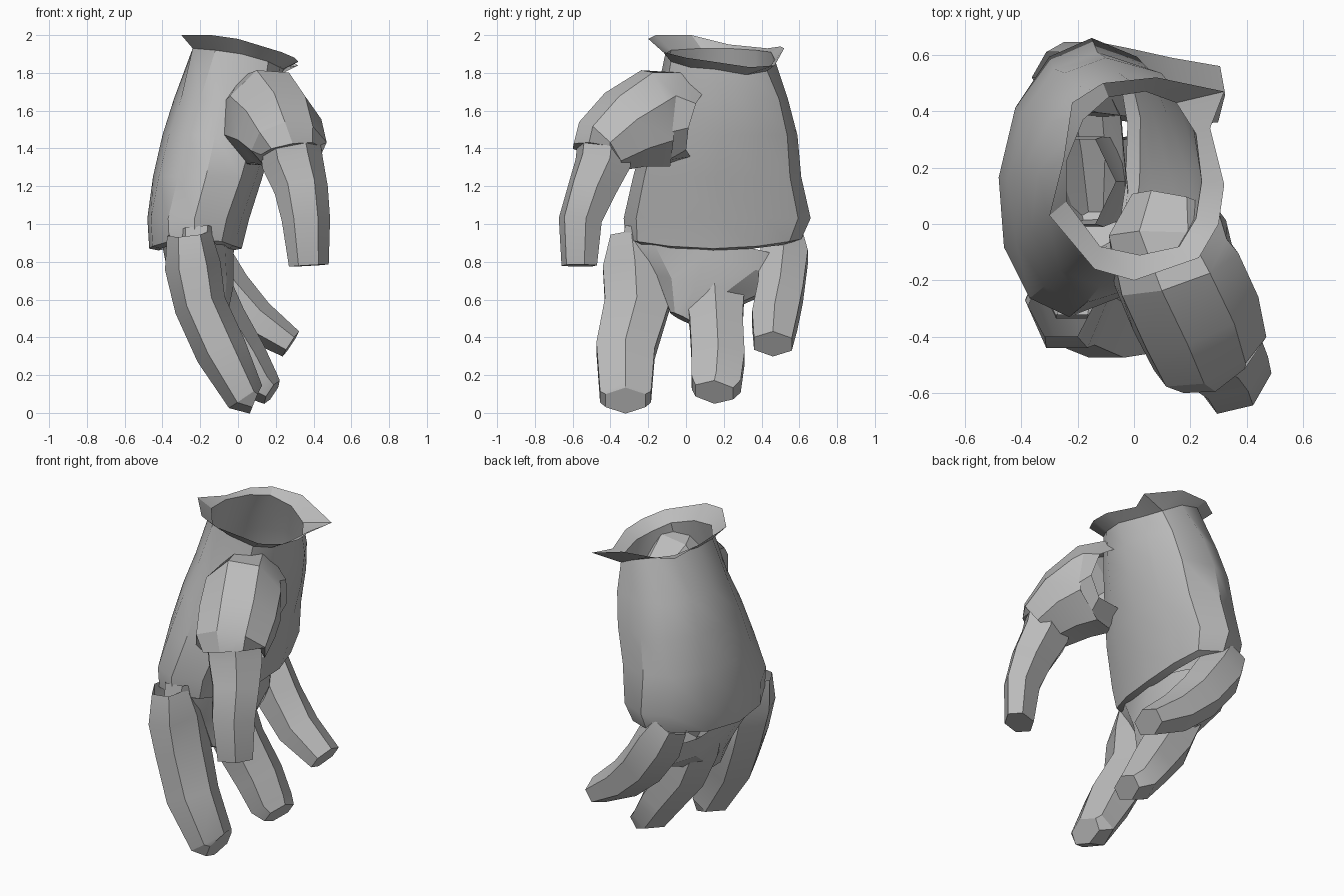
import bpy, bmesh
from math import cos, sin, tau, pi
from mathutils import Vector

if "Cube" in bpy.data.objects:
    bpy.data.objects.remove(bpy.data.objects["Cube"])

grey = bpy.data.materials.new("plain grey")
grey.use_nodes = True
grey.diffuse_color = (0.5, 0.5, 0.5, 1)
grey.node_tree.nodes["Principled BSDF"].inputs["Base Color"].default_value = (0.5, 0.5, 0.5, 1)


def loft(name, rings, cap_end=False, angle=0.6):
    """Skin a list of equally long point rings."""
    bm = bmesh.new()
    rows = [[bm.verts.new(p) for p in ring] for ring in rings]
    n = len(rows[0])
    for a, b in zip(rows, rows[1:]):
        for i in range(n):
            j = (i + 1) % n
            bm.faces.new((a[i], a[j], b[j], b[i]))
    if cap_end:
        bm.faces.new(rows[-1])
    bmesh.ops.recalc_face_normals(bm, faces=bm.faces)
    mesh = bpy.data.meshes.new(name)
    bm.to_mesh(mesh)
    bm.free()
    mesh.materials.append(grey)
    ob = bpy.data.objects.new(name, mesh)
    bpy.context.collection.objects.link(ob)
    bpy.ops.object.select_all(action="DESELECT")
    ob.select_set(True)
    bpy.context.view_layer.objects.active = ob
    bpy.ops.object.shade_smooth_by_angle(angle=angle)


def sweep(name, stations, side, n=6, cap_end=True):
    """Tube along stations of (x, y, z, half width, half thickness)."""
    pts = [Vector(s[:3]) for s in stations]
    rings = []
    for k, (p, s) in enumerate(zip(pts, stations)):
        t = (pts[min(k + 1, len(pts) - 1)] - pts[max(k - 1, 0)]).normalized()
        u = Vector(side)
        u = (u - t * u.dot(t)).normalized()
        v = t.cross(u)
        rings.append([p + u * s[3] / cos(pi / n) * cos(tau * (i + .5) / n)
                      + v * s[4] * 1.06 * sin(tau * (i + .5) / n) for i in range(n)])
    loft(name, rings, cap_end, angle=0.45)


def section(x0, xc, x1, y0, y1, z, skew=0.0, wave=0.0, n=12):
    """Hand section: round on the knuckle side (x0), flatter on the palm (x1)."""
    ring = []
    for i in range(n):
        c, s = cos(tau * i / n), sin(tau * i / n)
        x = xc + (xc - x0) * c if c < 0 else xc + (x1 - xc) * c ** .6
        ring.append((x + skew * s, (y0 + y1) / 2 + (y1 - y0) / 2 * s, z + wave * s * s))
    return ring


# Wrist opening, shared by the cuff and the hand
wrist = [(.24, .15, 1.82), (.22, .32, 1.79), (.15, .43, 1.81), (.04, .47, 1.87),
         (-.09, .45, 1.91), (-.18, .37, 1.92), (-.24, .22, 1.93), (-.24, .08, 1.93),
         (-.12, -.08, 1.92), (.02, -.11, 1.90), (.16, -.08, 1.86), (.22, .02, 1.83)]

# Hollow hand, leaning back towards the knuckles, with a wavy hem
loft("hand_shell", [
    wrist,
    section(-.34, -.06, .23, -.16, .54, 1.66),
    section(-.40, -.11, .19, -.22, .59, 1.47, .01),
    section(-.45, -.15, .13, -.28, .61, 1.25, .02),
    section(-.48, -.19, .06, -.33, .66, 1.03, .04),
    section(-.47, -.19, .02, -.32, .61, .87, .04, .05),
    section(-.42, -.19, -.03, -.29, .57, .86, .04, .04)])

# Uneven flared cuff
rim = [(.32, .14, 1.86), (.27, .34, 1.83), (.32, .47, 1.84), (.08, .52, 1.93),
       (-.11, .50, 1.94), (-.22, .43, 1.93), (-.25, .23, 1.95), (-.30, .03, 2.0),
       (-.14, -.16, 2.0), (.00, -.20, 1.98), (.23, -.12, 1.91), (.30, .00, 1.88)]
loft("flared_cuff", [wrist, rim], angle=0.5)

# Knuckle block between the hem and the fingers
sweep("knuckle_block", [(-.21, .12, .90, .45, .18), (-.20, .10, .80, .45, .17),
                        (-.16, .05, .64, .22, .13), (-.14, -.02, .50, .07, .08)],
      (0, 1, 0), n=10)

# Curled fingers
fingers = {
    "index_finger": [(-.26, -.29, .95, .11, .11), (-.24, -.27, .78, .17, .14),
                     (-.20, -.26, .57, .17, .13), (-.09, -.32, .33, .155, .13),
                     (.04, -.32, .085, .135, .10), (.09, -.32, .065, .105, .07)],
    "middle_finger": [(-.21, .15, .80, .15, .14), (-.18, .15, .66, .16, .14),
                      (-.10, .16, .48, .14, .14), (.03, .17, .29, .14, .12),
                      (.12, .16, .15, .13, .10), (.18, .15, .11, .10, .07)],
    "little_finger": [(-.26, .52, .96, .09, .11), (-.19, .52, .83, .125, .14),
                      (-.06, .50, .64, .12, .13), (.09, .47, .49, .12, .11),
                      (.28, .46, .365, .10, .075)],
}
for name, path in fingers.items():
    sweep(name, path, (0, 1, 0))

# Thumb mound growing out of the palm, and the thumb hanging from it
across = (.8, .6, 0)
sweep("thumb_mound", [(.16, .06, 1.53, .16, .17), (.13, -.06, 1.56, .21, .24),
                      (.15, -.16, 1.56, .22, .26), (.22, -.32, 1.50, .22, .21),
                      (.27, -.46, 1.41, .20, .15), (.275, -.465, 1.39, .16, .12)],
      across, n=8)
sweep("thumb", [(.275, -.43, 1.42, .15, .13), (.29, -.44, 1.32, .15, .135),
                (.335, -.50, 1.18, .13, .12), (.36, -.56, 1.02, .12, .10),
                (.375, -.565, .78, .10, .08)], across)
